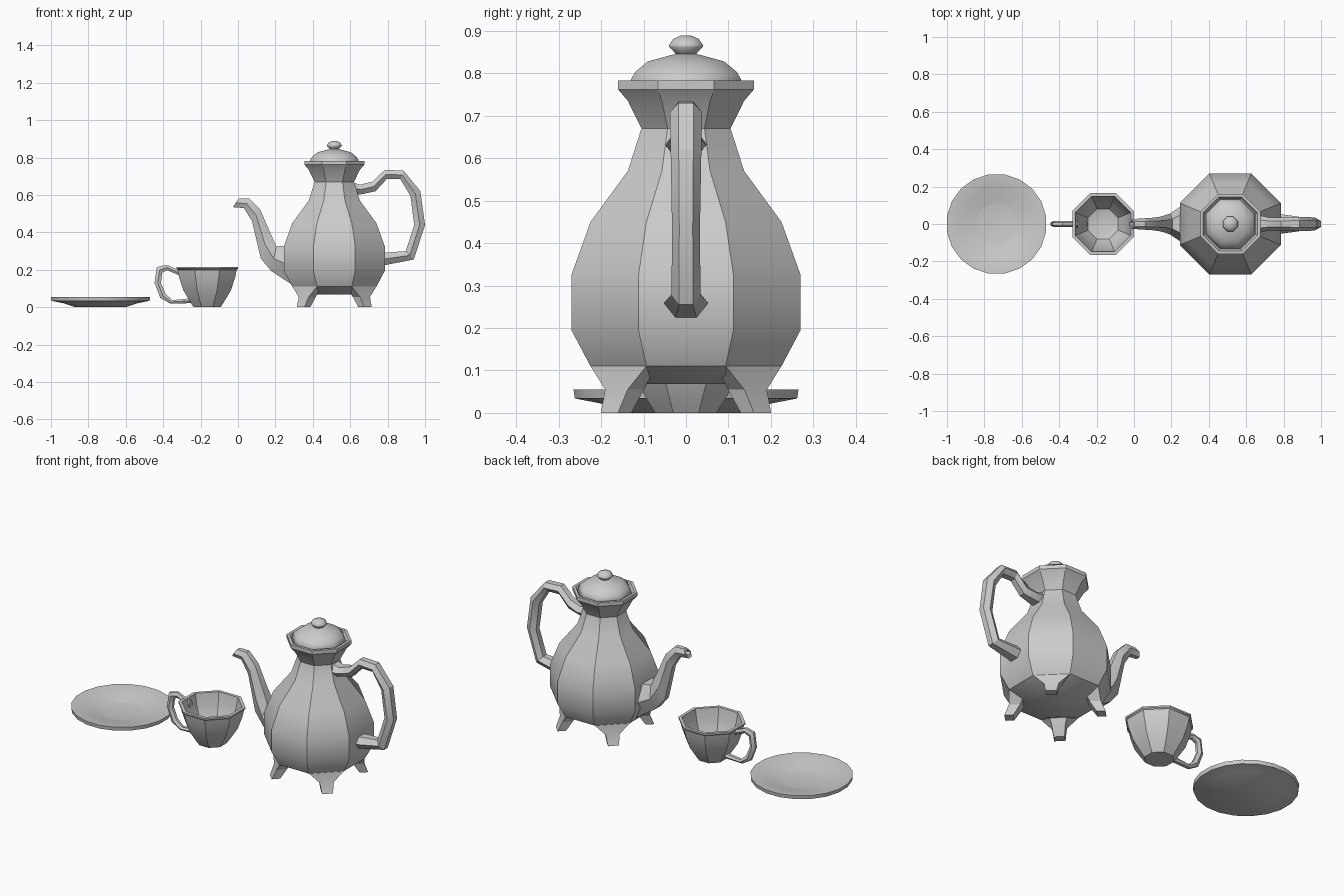
import bpy, bmesh, math
from mathutils import Vector

if "Cube" in bpy.data.objects:
    bpy.data.objects.remove(bpy.data.objects["Cube"])


def finish(name, bm, angle=30):
    bmesh.ops.remove_doubles(bm, verts=bm.verts, dist=0.0002)
    bmesh.ops.recalc_face_normals(bm, faces=bm.faces)
    me = bpy.data.meshes.new(name)
    bm.to_mesh(me)
    bm.free()
    ob = bpy.data.objects.new(name, me)
    bpy.context.collection.objects.link(ob)
    bpy.ops.object.select_all(action='DESELECT')
    ob.select_set(True)
    bpy.context.view_layer.objects.active = ob
    bpy.ops.object.shade_smooth_by_angle(angle=math.radians(angle))
    return ob


def skin(name, rings, angle=30):
    """Bridge successive vertex rings and cap both ends."""
    bm = bmesh.new()
    vs = [[bm.verts.new(p) for p in r] for r in rings]
    n = len(vs[0])
    for a, b in zip(vs, vs[1:]):
        for i in range(n):
            j = (i + 1) % n
            bm.faces.new((a[i], a[j], b[j], b[i]))
    bm.faces.new(vs[0])
    bm.faces.new(vs[-1])
    return finish(name, bm, angle)


def turned(name, cx, profile, sides=8, angle=30):
    """Polygonal turning; profile is (distance to flat, z)."""
    k = 1 / math.cos(math.pi / sides)
    rings = []
    for r, z in profile:
        rings.append([(cx + r * k * math.cos((i + .5) * math.tau / sides),
                       r * k * math.sin((i + .5) * math.tau / sides), z)
                      for i in range(sides)])
    return skin(name, rings, angle)


def hex_loft(name, sections, flat=.48, angle=30):
    """Hexagonal loft in the xz plane; section = outer xz, inner xz, half width."""
    rings = []
    for ox, oz, ix, iz, w in sections:
        o, q = Vector((ox, 0, oz)), Vector((ix, 0, iz))
        m, y = (o + q) / 2, Vector((0, w, 0))
        rings.append([o - y * flat, o + y * flat, m + y,
                      q + y * flat, q - y * flat, m - y])
    return skin(name, rings, angle)


# Pot body with recessed rim
PX = .515
turned("pot_body", PX, [
    (.13, .068), (.225, .11), (.27, .195), (.27, .325), (.225, .45),
    (.137, .57), (.105, .67), (.137, .735), (.16, .762), (.16, .783),
    (.145, .783), (.135, .765)])

# Lid and knob
turned("pot_lid", PX, [(.13, .762), (.13, .785), (.12, .803), (.09, .828),
                       (.035, .843), (.02, .846)], angle=40)
turned("lid_knob", PX, [(.022, .842), (.027, .849), (.04, .862), (.04, .867),
                        (.03, .881), (.012, .889)], angle=60)

# Four feet growing out of the diagonal faces: (z, inner r, inner w, outer r, outer w)
foot = [(.11, .15, .10, .225, .186), (.055, .175, .07, .232, .075),
        (0, .21, .055, .255, .057)]
for k in range(4):
    a = math.radians(45 + 90 * k)
    d, t = Vector((math.cos(a), math.sin(a), 0)), Vector((-math.sin(a), math.cos(a), 0))
    rings = []
    for z, ri, wi, ro, wo in foot:
        c = Vector((PX, 0, z))
        rings.append([c + d * ri - t * wi / 2, c + d * ro - t * wo / 2,
                      c + d * ro + t * wo / 2, c + d * ri + t * wi / 2])
    skin("pot_foot_%d" % (k + 1), rings, 20)

# Spout, starting inside the hollow tip
hex_loft("pot_spout", [
    (.045, .562, .035, .545, .014), (-.004, .571, -.02, .545, .018),
    (.002, .580, -.027, .535, .026), (.062, .580, .032, .53, .03),
    (.12, .52, .075, .46, .033), (.165, .415, .122, .26, .040),
    (.205, .325, .178, .193, .055), (.262, .33, .29, .12, .112)])

# Pot handle
hex_loft("pot_handle", [
    (.62, .665, .63, .60, .050), (.655, .655, .665, .605, .048),
    (.72, .672, .735, .62, .034), (.785, .735, .795, .685, .034),
    (.885, .73, .868, .685, .038), (.975, .62, .922, .595, .036),
    (1.0, .44, .942, .44, .033), (.94, .255, .897, .30, .034),
    (.785, .225, .785, .292, .052), (.76, .22, .76, .296, .052)])

# Cup with hollow inside
turned("cup_body", -.165, [
    (.072, 0), (.085, .02), (.127, .09), (.150, .16), (.158, .20), (.165, .206),
    (.165, .215), (.148, .215), (.138, .16), (.115, .09), (.08, .035), (.06, .028)])

# Cup handle
hex_loft("cup_handle", [
    (-.30, .20, -.30, .16, .018), (-.332, .205, -.325, .175, .017),
    (-.382, .227, -.378, .198, .016), (-.434, .214, -.405, .185, .016),
    (-.446, .13, -.412, .13, .016), (-.416, .05, -.386, .07, .016),
    (-.362, .019, -.35, .038, .017), (-.25, .022, -.25, .048, .018)])

# Saucer
turned("saucer", -.735, [
    (.135, 0), (.20, .022), (.262, .034), (.265, .055), (.257, .055),
    (.19, .040), (.115, .024), (.105, .022)], sides=20, angle=35)
